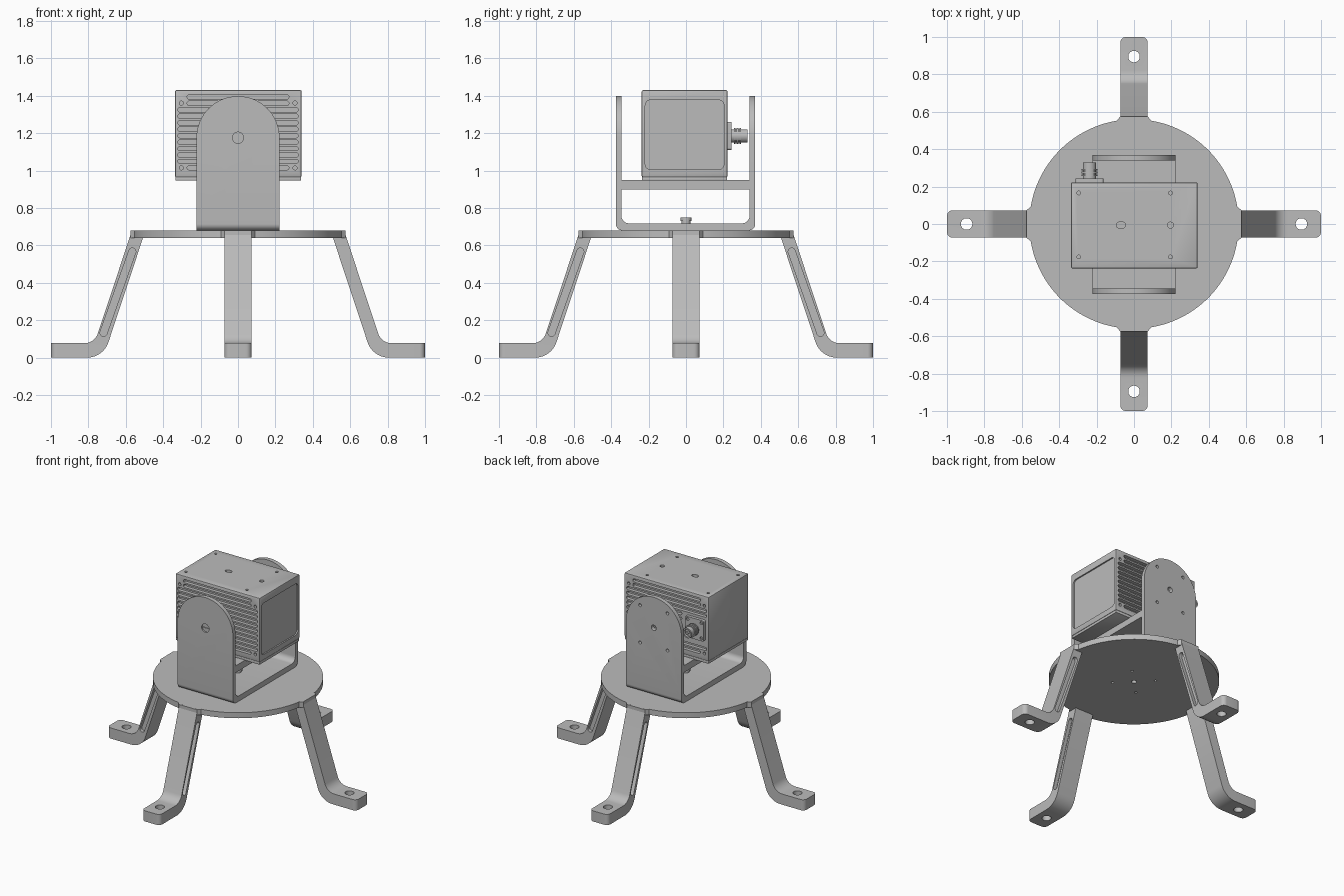
import bpy, bmesh, math
from mathutils import Matrix, Vector

if "Cube" in bpy.data.objects:
    bpy.data.objects.remove(bpy.data.objects["Cube"])

grey = bpy.data.materials.new("metal grey")
grey.use_nodes = True
grey.diffuse_color = (0.5, 0.5, 0.5, 1)
grey.node_tree.nodes["Principled BSDF"].inputs["Base Color"].default_value = (0.5, 0.5, 0.5, 1)

# Orientations: outline drawn in XY and extruded along Z is turned to XZ or YZ
UP = Matrix.Identity(4)
FRONT = Matrix.Rotation(math.pi / 2, 4, "X")
SIDE = Matrix(((0, 0, 1), (1, 0, 0), (0, 1, 0))).to_4x4()


def at(x, y, z, turn=UP):
    return Matrix.Translation((x, y, z)) @ turn


def fillet(corners, steps=8):
    """Outline from (x, y, radius) corners."""
    out = []
    for i, (x, y, r) in enumerate(corners):
        p = Vector((x, y))
        if r == 0:
            out.append(p)
            continue
        a = (Vector(corners[i - 1][:2]) - p).normalized()
        b = (Vector(corners[(i + 1) % len(corners)][:2]) - p).normalized()
        half = a.angle(b) / 2
        centre = p + (a + b).normalized() * r / math.sin(half)
        start = p + a * r / math.tan(half) - centre
        end = p + b * r / math.tan(half) - centre
        sweep = start.angle_signed(end)
        for k in range(steps + 1):
            out.append(centre + Matrix.Rotation(-sweep * k / steps, 2) @ start)
    return out


def rect(x0, x1, y0, y1, low=0, high=0):
    return fillet([(x0, y0, low), (x1, y0, low), (x1, y1, high), (x0, y1, high)])


def stadium(length, r, n=24):
    """Circle stretched along X; length 0 gives a plain circle."""
    out = []
    for i in range(n):
        a = (i + 0.5) * math.tau / n
        out.append((r * math.cos(a) + math.copysign(length / 2, math.cos(a)), r * math.sin(a)))
    return out


def prism(bm, outline, depth, matrix=UP):
    verts = [bm.verts.new(matrix @ Vector((p[0], p[1], -depth / 2))) for p in outline]
    face = bm.faces.new(verts)
    top = bmesh.ops.extrude_face_region(bm, geom=[face])["geom"]
    shift = matrix.to_3x3() @ Vector((0, 0, depth))
    bmesh.ops.translate(bm, vec=shift, verts=[g for g in top if isinstance(g, bmesh.types.BMVert)])


def make(name, pieces, bevel=0):
    bm = bmesh.new()
    for piece in pieces:
        prism(bm, *piece)
    bmesh.ops.recalc_face_normals(bm, faces=bm.faces[:])
    if bevel:
        bmesh.ops.bevel(bm, geom=bm.edges[:], offset=bevel, segments=2, profile=0.5, affect="EDGES")
    mesh = bpy.data.meshes.new(name)
    bm.to_mesh(mesh)
    bm.free()
    mesh.materials.append(grey)
    obj = bpy.data.objects.new(name, mesh)
    bpy.context.collection.objects.link(obj)
    return obj


def activate(obj):
    bpy.ops.object.select_all(action="DESELECT")
    obj.select_set(True)
    bpy.context.view_layer.objects.active = obj


def carve(obj, pieces, operation="DIFFERENCE"):
    cutter = make("cutter", pieces)
    cutter.hide_render = True
    mod = obj.modifiers.new("carve", "BOOLEAN")
    mod.operation, mod.object, mod.solver = operation, cutter, "EXACT"
    activate(obj)
    bpy.ops.object.modifier_apply(modifier=mod.name)
    bpy.data.objects.remove(cutter)


def smooth(obj):
    activate(obj)
    bpy.ops.object.shade_smooth_by_angle(angle=math.radians(30))


# Round base plate with mounting holes
plate = make("base_plate", [(stadium(0, 0.56, 96), 0.04, at(0, 0, 0.66))])
holes = [(stadium(0, 0.018), 0.2, at(0, 0, 0.66))]
holes += [(stadium(0, 0.009), 0.2, at(x, y, 0.66)) for x in (-0.1, 0.1) for y in (-0.1, 0.1)]
carve(plate, holes)
smooth(plate)

# Four splayed legs with rounded feet and side slots
leg_outline = fillet([(0.508, 0.64, 0), (0.72, 0, 0.12), (1, 0, 0), (1, 0.077, 0),
                      (0.767, 0.077, 0.075), (0.567, 0.68, 0), (0.508, 0.68, 0)])
foot_plan = fillet([(0.4, -0.073, 0), (1, -0.073, 0.03), (1, 0.073, 0.03), (0.4, 0.073, 0)])
slot_turn = FRONT @ Matrix.Rotation(math.atan2(-0.48, 0.17), 4, "Z")
legs = [("left_leg", 0, (1,)), ("back_leg", 1, (1, -1)), ("right_leg", 2, (1,)), ("front_leg", 3, (1,))]
for name, quarter, slot_sides in legs:
    leg = make(name, [(leg_outline, 0.146, FRONT)])
    carve(leg, [(foot_plan, 2, UP)], "INTERSECT")
    cuts = [(stadium(0, 0.031), 0.4, at(0.895, 0, 0))]
    cuts += [(stadium(0.46, 0.019), 0.05, at(0.642, s * 0.073, 0.35, slot_turn)) for s in slot_sides]
    carve(leg, cuts)
    leg.data.transform(Matrix.Rotation(quarter * math.pi / 2, 4, "Z"))
    smooth(leg)

# Small flared gussets where the legs meet the plate
flare = [(0.54, -0.1), (0.555, -0.09), (0.575, -0.073), (0.575, 0.073), (0.555, 0.09), (0.54, 0.1)]
for q in range(4):
    make("leg_gusset", [(flare, 0.0398, at(0, 0, 0.66, Matrix.Rotation(q * math.pi / 2, 4, "Z")))])

# Cradle bracket: two arched walls, floor and shelf
bracket = make("cradle_bracket", [(rect(-0.375, 0.37, 0.68, 1.42, 0.035), 0.6, SIDE)])
carve(bracket, [(rect(-0.345, 0.34, 0.718, 0.9, 0.04), 1, SIDE),
                (rect(-0.345, 0.34, 0.95, 1.6), 1, SIDE)])
arch = [(-0.222, 0.5), (0.222, 0.5)]
arch += [(0.222 * math.cos(a * math.pi / 32), 1.176 + 0.222 * math.sin(a * math.pi / 32)) for a in range(33)]
carve(bracket, [(arch, 2, FRONT)], "INTERSECT")
holes = [(stadium(0, 0.03), 0.1, at(0, -0.36, 1.176, FRONT)),
         (stadium(0, 0.02), 0.1, at(0, 0.355, 1.176, FRONT))]
holes += [(stadium(0, 0.011), 0.1, at(x, 0.355, 1.176 + z, FRONT))
          for x in (-0.11, 0.11) for z in (-0.135, 0.135)]
carve(bracket, holes)
smooth(bracket)

# Slotted pivot screw in the front wall and bolt on the floor
pivot = make("pivot_screw", [(stadium(0, 0.03), 0.02, at(0, -0.355, 1.176, FRONT))])
carve(pivot, [(rect(-0.04, 0.04, -0.003, 0.003), 0.01, at(0, -0.365, 1.176, FRONT))])
smooth(pivot)
bolt = make("floor_bolt", [(stadium(0, 0.03), 0.02, at(0, 0, 0.74)),
                           (stadium(0, 0.024), 0.03, at(0, 0, 0.733))])
smooth(bolt)

# Housing box with cooling grooves, recessed side panel and screw holes
box = make("housing", [(rect(-0.337, 0.34, -0.237, 0.222), 0.465, at(0, 0, 1.1975))], 0.007)
cuts = [(rect(-0.218, 0.203, 1.005, 1.378, 0.03, 0.03), 0.02, at(0.34, 0, 0, SIDE))]
for y in (-0.237, 0.222):
    for i in range(12):
        z = 1.394 - i * 0.0345
        length = 0.52 if i in (0, 1, 11) else 0.62
        if y > 0 and 1.08 < z < 1.28:
            # grooves stop beside the connector flange
            cuts.append((stadium(0.42, 0.012, 12), 0.05, at(0.1, y, z, FRONT)))
        else:
            cuts.append((stadium(length, 0.012, 12), 0.05, at(0, y, z, FRONT)))
    cuts += [(stadium(0, 0.011, 12), 0.04, at(x, y, z, FRONT))
             for x in (-0.303, 0.305) for z in (1.0145, 1.361)]
cuts += [(stadium(0, 0.01, 12), 0.05, at(x, y, 1.43)) for x in (-0.295, 0.195) for y in (-0.176, 0.166)]
cuts += [(stadium(0.018, 0.016), 0.05, at(-0.07, -0.006, 1.43)),
         (stadium(0, 0.016), 0.05, at(0.195, -0.006, 1.43))]
carve(box, cuts)
smooth(box)
cover = make("housing_base_cover", [(rect(-0.335, 0.338, -0.235, 0.22), 0.02, at(0, 0, 0.956))], 0.003)
smooth(cover)

# Threaded cable connector on a square flange
flange = make("connector_flange", [(rect(-0.075, 0.075, -0.075, 0.075, 0.012, 0.012), 0.022,
                                    at(-0.238, 0.233, 1.185, FRONT))])
carve(flange, [(stadium(0, 0.011, 12), 0.02, at(-0.238 + x, 0.244, 1.185 + z, FRONT))
               for x in (-0.055, 0.055) for z in (-0.055, 0.055)])
smooth(flange)
threads = [(stadium(0, 0.036), 0.085, at(-0.238, 0.285, 1.185, FRONT))]
threads += [(stadium(0, 0.043), 0.009, at(-0.238, 0.261 + i * 0.0145, 1.185, FRONT)) for i in range(5)]
connector = make("connector_thread", threads)
carve(connector, [(stadium(0, 0.026), 0.04, at(-0.238, 0.33, 1.185, FRONT))])
smooth(connector)
pin = make("connector_pin", [(stadium(0, 0.01, 12), 0.03, at(-0.238, 0.315, 1.185, FRONT))])
smooth(pin)
